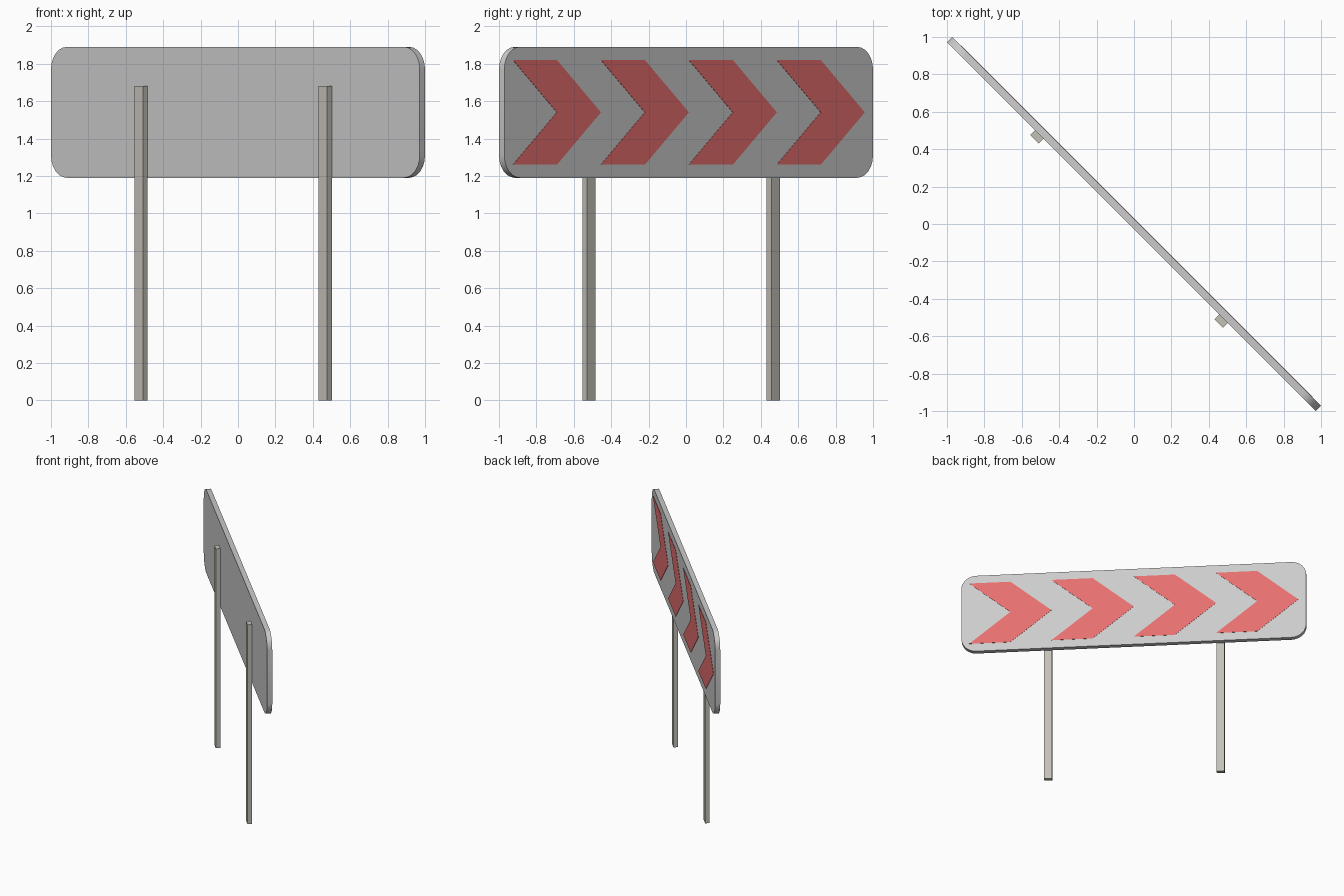
import bpy, bmesh, math

if "Cube" in bpy.data.objects:
    bpy.data.objects.remove(bpy.data.objects["Cube"])

ROT = -math.pi / 4          # whole sign is turned 45 degrees in plan
L, T = 2.788, 0.04          # board length and thickness
Z0, Z1 = 1.19, 1.89         # board bottom and top
R = 0.12                    # board corner radius


def material(name, rgb):
    m = bpy.data.materials.new(name)
    m.diffuse_color = (*rgb, 1)
    m.use_nodes = True
    m.node_tree.nodes["Principled BSDF"].inputs["Base Color"].default_value = m.diffuse_color
    return m


def extruded(name, outline, y0, y1, mat=None):
    """Extrude an (x, z) outline from y0 to y1, then turn it with the sign."""
    bm = bmesh.new()
    face = bm.faces.new([bm.verts.new((x, y0, z)) for x, z in outline])
    out = bmesh.ops.extrude_face_region(bm, geom=[face])
    verts = [g for g in out["geom"] if isinstance(g, bmesh.types.BMVert)]
    bmesh.ops.translate(bm, verts=verts, vec=(0, y1 - y0, 0))
    bmesh.ops.recalc_face_normals(bm, faces=bm.faces)
    mesh = bpy.data.meshes.new(name)
    bm.to_mesh(mesh)
    bm.free()
    obj = bpy.data.objects.new(name, mesh)
    obj.rotation_euler.z = ROT
    bpy.context.collection.objects.link(obj)
    if mat:
        mesh.materials.append(mat)
    return obj


red = material("red", (0.8, 0.16, 0.16))
steel = material("post_grey", (0.55, 0.53, 0.47))

# board with rounded corners
outline = []
corners = [(L/2 - R, Z1 - R), (-L/2 + R, Z1 - R), (-L/2 + R, Z0 + R), (L/2 - R, Z0 + R)]
for i, (cx, cz) in enumerate(corners):
    for k in range(7):
        a = math.pi / 2 * (i + k / 6)
        outline.append((cx + R * math.cos(a), cz + R * math.sin(a)))
board = extruded("sign_board", outline, -T/2, T/2)
bpy.context.view_layer.objects.active = board
board.select_set(True)
bpy.ops.object.shade_smooth_by_angle(angle=math.radians(30))

# four red chevrons on the face
W, LOW, MID, HIGH = 0.3325, 1.26, 1.54, 1.82
for i in range(4):
    x = 1.33 - 2 * W * i
    pts = [(x, HIGH), (x - W, HIGH), (x - 2*W, MID), (x - W, LOW), (x, LOW), (x - W, MID)]
    extruded(f"chevron_{i + 1}", pts, T/2 - 0.002, T/2 + 0.002, red)

# two posts behind the board
for side, name in ((-1, "left_post"), (1, "right_post")):
    x = side * L / 4
    pts = [(x - 0.032, 0), (x + 0.032, 0), (x + 0.032, 1.68), (x - 0.032, 1.68)]
    extruded(name, pts, -T/2 - 0.035, -T/2, steel)
